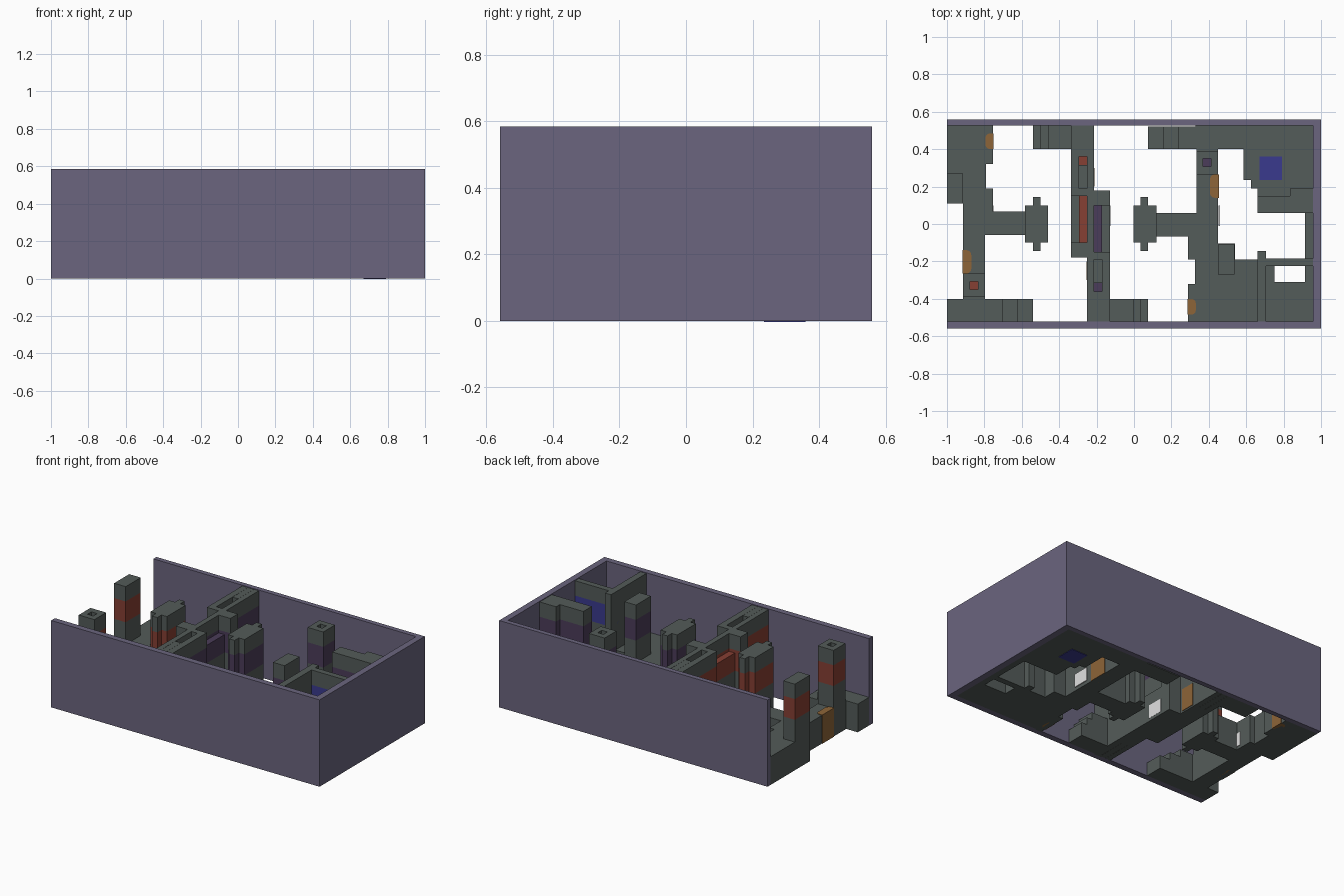
import bpy
import bmesh
from mathutils import Vector

if "Cube" in bpy.data.objects:
    bpy.data.objects.remove(bpy.data.objects["Cube"])


def material(name, r, g, b):
    m = bpy.data.materials.new(name)
    m.use_nodes = True
    m.diffuse_color = (r, g, b, 1)
    m.node_tree.nodes["Principled BSDF"].inputs["Base Color"].default_value = (r, g, b, 1)
    return m


SHELL = material("shell grey violet", .145, .13, .21)
STONE = material("stone green grey", .088, .106, .1)
RED = material("red band", .24, .05, .033)
PURPLE = material("purple band", .07, .045, .1)
BLUE = material("blue marker", .042, .042, .27)
ORANGE = material("orange pad", .27, .13, .04)
WHITE = material("white panel", .75, .75, .75)

TOP = .58          # top of the tall parts
FLOOR = .19        # top of the walkways
BAND = (.34, .48)  # coloured stripe heights
CENTRE = -.232     # axis of the half-turn symmetry


def turned(rect):
    """Same rectangle after a half turn about the centre of the layout."""
    x0, x1, y0, y1 = rect
    return (2 * CENTRE - x1, 2 * CENTRE - x0, -y1, -y0)


def add_box(bm, rect, z0, z1):
    x0, x1, y0, y1 = rect
    new = bmesh.ops.create_cube(bm, size=1)["verts"]
    for v in new:
        v.co = Vector((x1 if v.co.x > 0 else x0,
                       y1 if v.co.y > 0 else y0,
                       z1 if v.co.z > 0 else z0))
    return new


def finish(name, bm, mats):
    mesh = bpy.data.meshes.new(name)
    bm.to_mesh(mesh)
    bm.free()
    for m in mats:
        mesh.materials.append(m)
    ob = bpy.data.objects.new(name, mesh)
    bpy.context.collection.objects.link(ob)
    return ob


def solid(name, boxes, mat):
    """Plain part made of (rect, bottom, top) boxes."""
    bm = bmesh.new()
    for rect, z0, z1 in boxes:
        add_box(bm, rect, z0, z1)
    return finish(name, bm, [mat])


def banded(name, boxes, stripe=None):
    """Tall part with a stripe: red on one half of the layout, purple on the other."""
    bm = bmesh.new()
    for rect, top in boxes:
        add_box(bm, rect, 0, top)
    for z in BAND:
        bmesh.ops.bisect_plane(bm, geom=bm.verts[:] + bm.edges[:] + bm.faces[:],
                               plane_co=(0, 0, z), plane_no=(0, 0, 1))
    for f in bm.faces:
        c = f.calc_center_median()
        if BAND[0] < c.z < BAND[1]:
            f.material_index = 1 if c.x < CENTRE else 2
    return finish(name, bm, [STONE, stripe or RED, stripe or PURPLE])


def ring(rect, hole, core):
    """Boxes around a pocket whose bottom lies at height core."""
    x0, x1, y0, y1 = rect
    a, b, c, d = hole
    return [((x0, a, y0, y1), TOP), ((b, x1, y0, y1), TOP),
            ((a, b, y0, c), TOP), ((a, b, d, y1), TOP), (hole, core)]


def pair(build, name, boxes, *args):
    """Build a part and its half-turn twin."""
    build("left_" + name, boxes, *args)
    build("right_" + name, [(turned(b[0]), *b[1:]) for b in boxes], *args)


# Outer shell, open at the top and at the -x end
solid("back_wall", [((-1, 1, .527, .56), 0, .585)], SHELL)
solid("front_wall", [((-1, 1, -.56, -.52), 0, .585)], SHELL)
solid("end_wall", [((.957, 1, -.56, .56), 0, .585)], SHELL)

# Walkways shared by both halves
walk = [(-1, -.79, .11, .527), (-.8, -.754, .32, .527), (-.8, -.754, -.06, .19),
        (-.914, -.797, -.4, .12), (-.76, -.58, -.06, .066),
        (-1, -.79, -.52, -.4), (-.337, -.25, -.18, .19)]
pair(solid, "walkway", [(r, 0, FLOOR) for r in walk], STONE)

# Stairs descending from the walkways
outer = [(-.8, -.7), (-.7, -.62), (-.62, -.54)]
inner = [(-.46, -.33), (-.5, -.46), (-.54, -.5)]
for name, steps, y0, y1 in (("outer_stairs", outer, -.52, -.4),
                            ("inner_stairs", inner, .4, .527)):
    pair(solid, name, [((a, b, y0, y1), 0, FLOOR - .05 * i)
                       for i, (a, b) in enumerate(steps)], STONE)

# Square posts, one with a pocket and one plain
pair(banded, "pocket_post", ring((-.914, -.797, -.39, -.265),
                                 (-.877, -.834, -.35, -.308), .45))
pair(banded, "plain_post", [((-1, -.914, .11, .27), TOP)])

# Stepped towers at the ends of the bridges
pair(banded, "tower", [((-.583, -.46, -.1, .1), TOP), ((-.54, -.5, -.145, .145), TOP)])

# Middle wall: slotted block, low coloured core, end stub and thin spine
block = ring((-.337, -.214, .15, .527), (-.294, -.25, .19, .315), .52)
block.pop(3)
pair(banded, "middle_block", block
     + ring((-.294, -.25, .315, .527), (-.293, -.251, .315, .36), .45)[3:]
     + [((-.294, -.25, -.1, .15), .46), ((-.337, -.25, -.18, -.1), TOP)])
banded("spine", [((-.25, -.214, -.4, .4), TOP)])

# Rooms at the closed end
room_floor = [(.33, .957, .4, .527), (.66, .957, .06, .4), (.585, .67, .235, .4),
              (.625, .67, .19, .24), (.915, .957, -.19, .07),
              (.45, .54, -.27, -.105), (.45, .75, -.52, -.19),
              (.75, .957, -.52, -.31), (.915, .957, -.31, -.19)]
solid("room_floor", [(r, 0, FLOOR) for r in room_floor], STONE)
banded("corner_block", [((.66, .957, .06, .15), TOP), ((.835, .957, .15, .19), TOP)])
banded("partition", [((.66, .957, -.225, -.185), TOP)], BLUE)
solid("partition_return", [((.66, .705, -.52, -.145), 0, TOP)], STONE)
solid("blue_marker", [((.67, .79, .235, .36), -.0, FLOOR + .004),
                      ((.67, .79, .235, .36), -.003, .01)], BLUE)


# Orange pads set into walkway edges, rounded on the inner side
def pad(name, rect, inner_x):
    bm = bmesh.new()
    add_box(bm, rect, 0, FLOOR + .004)
    edges = [e for e in bm.edges
             if abs(e.verts[0].co.z - e.verts[1].co.z) > .1
             and abs(e.verts[0].co.x - inner_x) < .001]
    bmesh.ops.bevel(bm, geom=edges, offset=.025, segments=3, profile=.5, affect='EDGES')
    finish(name, bm, [ORANGE])


for label, rect, side in (("corner_pad", (-.795, -.75, .4, .485), 0),
                          ("side_pad", (-.918, -.87, -.265, -.14), 1)):
    pad("left_" + label, rect, rect[side])
    twin = turned(rect)
    pad("right_" + label, twin, twin[1 - side])

# Thin panels on the passage sides
pair(solid, "middle_pad", [((-.216, -.21, .2, .3), .01, .16)], ORANGE)
for i, x in enumerate((-.754, -.13, .455)):
    solid(f"white_panel_{i}", [((x - .002, x + .004, -.01, .1), .02, .11)], WHITE)
